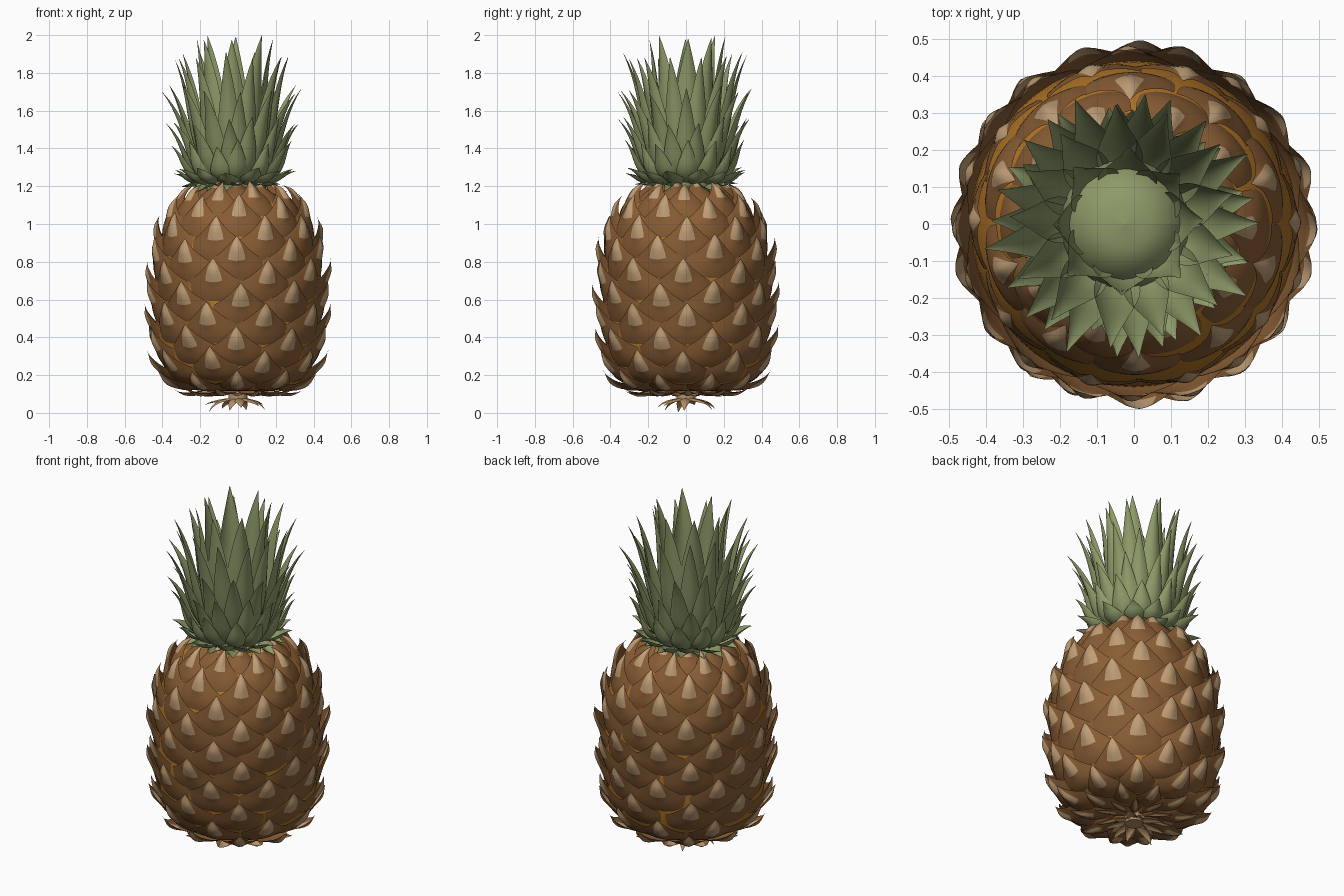
import bpy, math, random
from mathutils import Vector

if "Cube" in bpy.data.objects:
    bpy.data.objects.remove(bpy.data.objects["Cube"])

random.seed(4)

def mat(name, rgb):
    m = bpy.data.materials.new(name)
    m.diffuse_color = (*rgb, 1)
    m.use_nodes = True
    m.node_tree.nodes["Principled BSDF"].inputs["Base Color"].default_value = m.diffuse_color
    return m

BROWN = mat("rind brown", (0.25, 0.11, 0.035))
TAN = mat("bract tan", (0.52, 0.34, 0.18))
ORANGE = mat("flesh orange", (0.45, 0.18, 0.02))
GREEN = mat("leaf green", (0.27, 0.325, 0.14))
STEM = mat("dry stem tan", (0.46, 0.28, 0.13))

def make(name, verts, faces, mats, idx=None):
    me = bpy.data.meshes.new(name)
    me.from_pydata(verts, [], faces)
    for m in mats:
        me.materials.append(m)
    for i, p in enumerate(me.polygons):
        p.use_smooth = True
        if idx:
            p.material_index = idx[i]
    ob = bpy.data.objects.new(name, me)
    bpy.context.collection.objects.link(ob)
    return ob

def grid_faces(base, nu, nv):
    w = nu + 1
    return [(base + j*w + i, base + j*w + i + 1, base + (j+1)*w + i + 1, base + (j+1)*w + i)
            for j in range(nv) for i in range(nu)]

# body profile (radius, height), smoothed and measured by arc length
CTRL = [(0, .105), (.2, .105), (.31, .135), (.385, .205), (.435, .35), (.452, .58), (.445, .8),
        (.41, .96), (.345, 1.08), (.26, 1.155), (.15, 1.19), (0, 1.195)]

def catmull(pts, n=10):
    P = [Vector(p) for p in pts]
    P = [2*P[0] - P[1]] + P + [2*P[-1] - P[-2]]
    out = []
    for i in range(1, len(P) - 2):
        a, b, c, d = P[i-1:i+3]
        for k in range(n):
            t = k / n
            out.append(.5*(2*b + (c-a)*t + (2*a - 5*b + 4*c - d)*t*t + (3*b - a - 3*c + d)*t**3))
    return out + [P[-2]]

PROF = catmull(CTRL)
ARC = [0]
for a, b in zip(PROF, PROF[1:]):
    ARC.append(ARC[-1] + (b - a).length)

def at(s):
    s = max(0.0, min(s, ARC[-1]))
    i = 0
    while i < len(ARC) - 2 and ARC[i+1] < s:
        i += 1
    return PROF[i].lerp(PROF[i+1], (s - ARC[i]) / (ARC[i+1] - ARC[i]))

def body_point(s, ang, off):
    p = at(s)
    t = (at(s + .03) - at(s - .03)).normalized()
    r, z = max(p.x + t.y*off, 0), p.y - t.x*off
    return (r*math.cos(ang), r*math.sin(ang), z)

# inner body seen in the gaps between scales
NA = 48
verts = [body_point(ARC[-1]*j/40, 2*math.pi*i/NA, -.012) for j in range(41) for i in range(NA + 1)]
make("fruit_body", verts, grid_faces(0, NA, 40), [ORANGE])

# overlapping scales: broad shoulders and a tan bract down the middle columns
NU, NV, COUNT, STEP, VT = 16, 16, 10, .116, .5625
mid = min(range(len(PROF)), key=lambda i: abs(PROF[i].y - .57))

def widths(v):
    q = min(1.0, max(0.0, (v - VT)/(1 - VT)))
    tan = .31*(1 - q**1.6)
    if v < VT:
        return .72 + .3*math.sin(v/VT*math.pi/2), tan
    return .62*(1 - q)**2.6 + .40*(1 - q**2), tan

verts, faces, idx = [], [], []
for row in range(-6, 8):
    sc = ARC[mid] + row*STEP
    if sc < .1 or sc > ARC[-1] - .17:
        continue
    flat = .35 if sc < .2 else .65 if sc < .32 else 1
    for k in range(COUNT):
        th = -math.pi/2 + (k + .5*(row % 2))*2*math.pi/COUNT + random.uniform(-.04, .04)
        s0 = sc + random.uniform(-.012, .012)
        lift = random.uniform(.6, 1.3)
        base = len(verts)
        for j in range(NV + 1):
            v = j / NV
            w, tw = widths(v)
            for i in range(NU + 1):
                u = 2*i/NU - 1
                a = abs(u)
                x = 2*a*tw if a <= .5 else tw + (2*a - 1)*(w - tw)
                dip = .035*max(0, 1 - ((i - NU/2)/4)**2) * math.exp(-((v - VT)/.1)**2)
                off = -.03 + .045*math.sin(min(v/.6, 1)*math.pi/2)*(1 - .5*x*x)
                off += .026*lift*max(0, (v - .5)/.5)**1.6
                off += .020*math.exp(-(x/.26)**2 - ((v - .74)/.17)**2)
                if off > 0:
                    off *= flat
                verts.append(body_point(s0 - .15 + .265*(v - dip), 
                                        th + math.copysign(x, u)*math.pi/COUNT*1.02, off))
        faces += grid_faces(base, NU, NV)
        idx += [1 if j >= VT*NV and 4 <= i < 12 else 0 for j in range(NV) for i in range(NU)]
make("fruit_scales", verts, faces, [BROWN, TAN], idx)

# leaves swept along a curve with a gutter-shaped section
def leaf(verts, faces, path, ang, width, cup, cx=0.0, n=14, m=6):
    base = len(verts)
    P = [Vector(p) for p in path]
    d = Vector((math.cos(ang), math.sin(ang)))
    for j in range(n + 1):
        t = j/n
        p = P[0]*(1-t)**3 + 3*P[1]*t*(1-t)**2 + 3*P[2]*t*t*(1-t) + P[3]*t**3
        g = 3*(P[1]-P[0])*(1-t)**2 + 6*(P[2]-P[1])*t*(1-t) + 3*(P[3]-P[2])*t*t
        g.normalize()
        taper = min(1.0, max(0.0, (t - .3)/.7))**1.75
        w = width*(.75 + .25*math.sin(min(t/.35, 1)*math.pi/2))*(1 - taper) + .001
        for i in range(m + 1):
            u = 2*i/m - 1
            c = cup*w*u*u
            r, z = p.x - g.y*c, p.y + g.x*c
            verts.append((cx + d.x*r - d.y*u*w, d.y*r + d.x*u*w, z))
    faces += grid_faces(base, m, n)

# crown: (count, base radius, base z, belly radius, tip radius, tip z, half width)
CX = -.025
LAYERS = [(13, .12, 1.20, .20, .27, 1.195, .050),
          (13, .12, 1.20, .25, .33, 1.29, .055),
          (13, .12, 1.20, .26, .32, 1.43, .058),
          (13, .12, 1.21, .25, .34, 1.55, .060),
          (13, .12, 1.23, .24, .37, 1.72, .060),
          (13, .12, 1.28, .22, .32, 1.89, .062),
          (8, .10, 1.36, .16, .20, 1.98, .080)]
verts, faces = [], []
for li, (n, rb, zb, rm, rt, zt, w) in enumerate(LAYERS):
    for k in range(n):
        a = 2*math.pi*(k + .5*(li % 2))/n + random.uniform(-.07, .07)
        z = zt + random.uniform(-.03, .02)
        r = rt*random.uniform(.93, 1.06)
        path = [(rb, zb), (rm + .04, zb + (z - zb)*.18), (rm, zb + (z - zb)*.6), (r, z)]
        leaf(verts, faces, path, a, w, .5, CX)
make("crown_leaves", verts, faces, [GREEN])

# rounded heart of the crown
dome = [(.17, 1.17), (.18, 1.25), (.17, 1.38), (.15, 1.46), (.09, 1.52), (0, 1.54)]
ring = catmull(dome, 4)
verts = [(CX + p.x*math.cos(2*math.pi*i/24), p.x*math.sin(2*math.pi*i/24), p.y)
         for p in ring for i in range(25)]
make("crown_heart", verts, grid_faces(0, 24, len(ring) - 1), [GREEN])

# dry bracts and stub under the fruit
verts, faces = [], []
for k in range(9):
    a = 2*math.pi*k/9 + random.uniform(-.15, .15)
    r, z = random.uniform(.12, .18), random.uniform(.012, .05)
    if k == 5:
        r, z = .16, .004
    leaf(verts, faces, [(.02, .08), (r*.5, .075), (r*.85, .065), (r, z)], a, .026, -.4)
make("stem_bracts", verts, faces, [STEM])
bpy.ops.mesh.primitive_cylinder_add(vertices=20, radius=.05, depth=.06, location=(0, 0, .09))
stub = bpy.context.object
stub.name = "stem_stub"
stub.data.materials.append(STEM)
